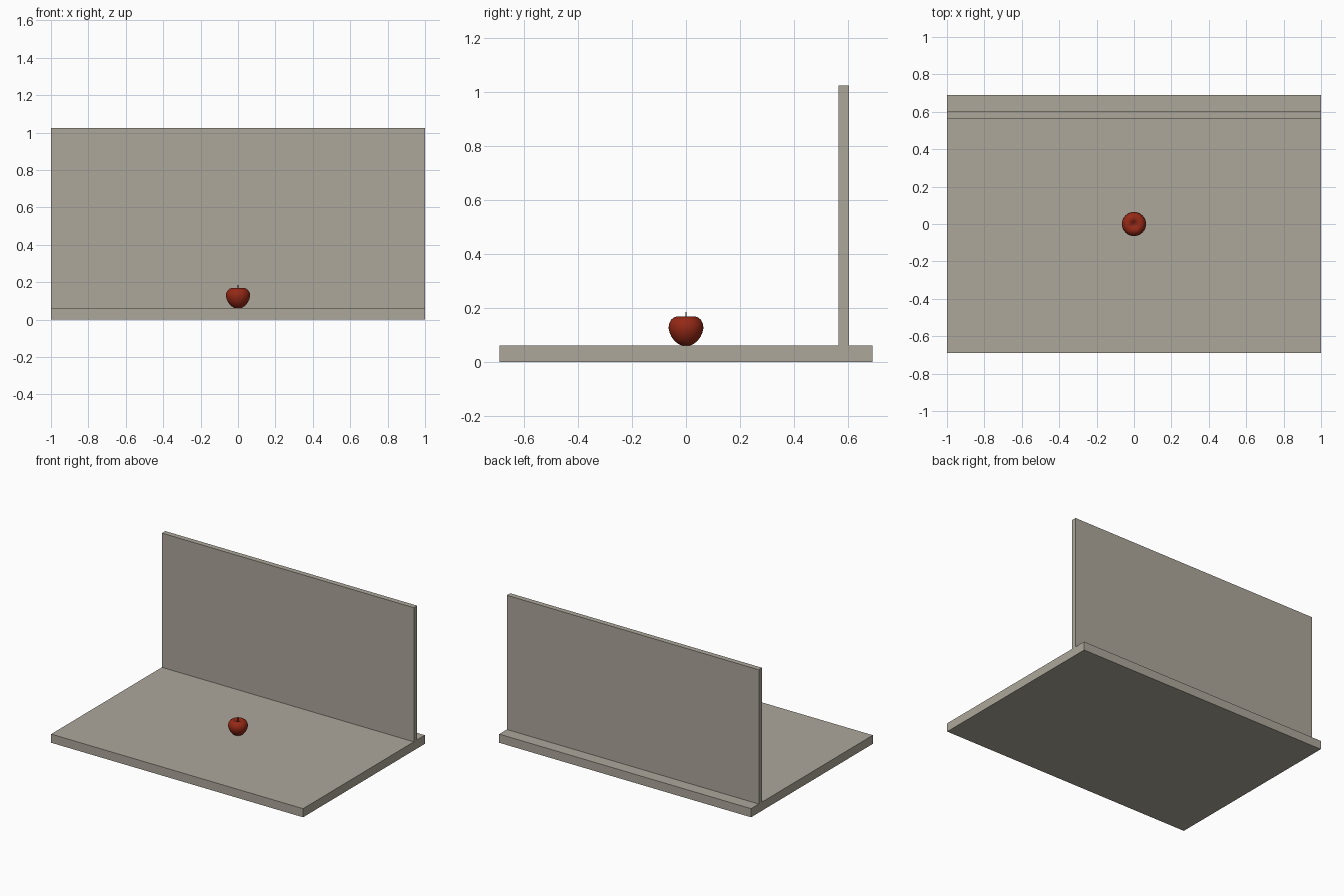
import bpy, bmesh, math
from mathutils import Vector, Matrix

cube = bpy.data.objects.get("Cube")
if cube:
    bpy.data.objects.remove(cube, do_unlink=True)


def material(name, rgb):
    m = bpy.data.materials.new(name)
    m.use_nodes = True
    m.diffuse_color = (*rgb, 1)
    m.node_tree.nodes["Principled BSDF"].inputs["Base Color"].default_value = (*rgb, 1)
    return m


stone = material("warm grey stone", (0.42, 0.39, 0.33))
red = material("apple red", (0.30, 0.022, 0.008))
brown = material("stem brown", (0.06, 0.035, 0.02))


def finish(name, bm, mat, smooth=False):
    bmesh.ops.recalc_face_normals(bm, faces=bm.faces)
    mesh = bpy.data.meshes.new(name)
    bm.to_mesh(mesh)
    bm.free()
    mesh.materials.append(mat)
    if smooth:
        mesh.shade_smooth()
    ob = bpy.data.objects.new(name, mesh)
    bpy.context.collection.objects.link(ob)
    return ob


def box(name, low, high, mat):
    low, high = Vector(low), Vector(high)
    bm = bmesh.new()
    bmesh.ops.create_cube(bm, size=1)
    bmesh.ops.scale(bm, vec=high - low, verts=bm.verts)
    bmesh.ops.translate(bm, vec=(low + high) / 2, verts=bm.verts)
    return finish(name, bm, mat)


# Table top and the wall behind it
BASE_TOP = 0.062
box("table_top", (-1, -0.69, 0), (1, 0.69, BASE_TOP), stone)
box("back_wall", (-1, 0.565, BASE_TOP), (1, 0.603, 1.025), stone)

# Apple body: half profile (radius, height) with dimples, spun about z
profile = [(0, 0.007), (0.008, 0.003), (0.016, 0), (0.028, 0.005), (0.042, 0.016),
           (0.054, 0.032), (0.061, 0.048), (0.0645, 0.064), (0.063, 0.080),
           (0.056, 0.094), (0.046, 0.103), (0.034, 0.107), (0.022, 0.105),
           (0.011, 0.097), (0, 0.088)]
bm = bmesh.new()
verts = [bm.verts.new((r, 0, BASE_TOP + z)) for r, z in profile]
edges = [bm.edges.new(pair) for pair in zip(verts, verts[1:])]
bmesh.ops.spin(bm, geom=verts + edges, cent=(0, 0, 0), axis=(0, 0, 1),
               angle=math.tau, steps=32)
bmesh.ops.remove_doubles(bm, verts=bm.verts, dist=0.0001)
finish("apple_body", bm, red, True)

# Thin stem rising out of the top dimple
bm = bmesh.new()
bmesh.ops.create_cone(bm, cap_ends=True, segments=10, radius1=0.0015, radius2=0.0025,
                      depth=0.04, matrix=Matrix.Translation((0, 0, 0.166)))
finish("apple_stem", bm, brown, True)
